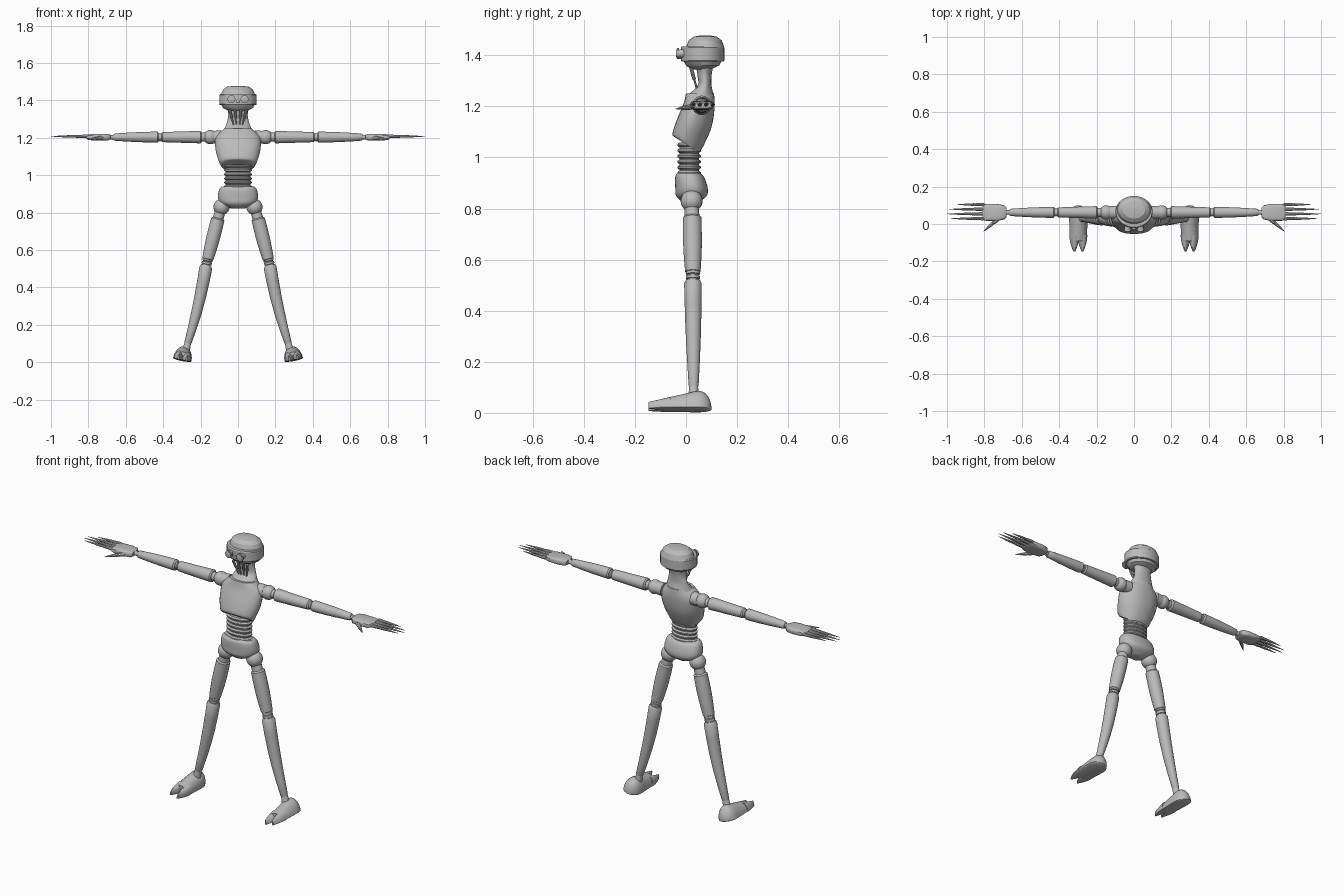
import bpy, bmesh
from math import sin, cos, pi, tau, radians, sqrt, copysign
from mathutils import Vector, Matrix

cube = bpy.data.objects.get("Cube")
if cube:
    bpy.data.objects.remove(cube, do_unlink=True)

color = (.5, .5, .5, 1)
grey = bpy.data.materials.new("plain grey")
grey.use_nodes = True
grey.diffuse_color = color
grey.node_tree.nodes["Principled BSDF"].inputs["Base Color"].default_value = color


def loft(name, rings, mirror=False, sharp=35):
    """Skin a stack of point rings with capped ends, optionally on both sides."""
    for side, prefix in ((1, "left_"), (-1, "right_")) if mirror else ((1, ""),):
        bm = bmesh.new()
        loops = [[bm.verts.new((p.x * side, p.y, p.z)) for p in points] for points in rings]
        for lower, upper in zip(loops, loops[1:]):
            for i in range(len(lower)):
                bm.faces.new((lower[i - 1], lower[i], upper[i], upper[i - 1]))
        bm.faces.new(loops[0])
        bm.faces.new(loops[-1])
        bmesh.ops.recalc_face_normals(bm, faces=bm.faces)
        mesh = bpy.data.meshes.new(prefix + name)
        bm.to_mesh(mesh)
        bm.free()
        mesh.materials.append(grey)
        for face in mesh.polygons:
            face.use_smooth = True
        mesh.set_sharp_from_angle(angle=radians(sharp))
        bpy.context.collection.objects.link(bpy.data.objects.new(mesh.name, mesh))


def ring(center, across, up, count=20, power=1):
    """Ellipse, or rounded box when power is under one."""
    def soft(value):
        return copysign(abs(value) ** power, value)
    angles = [tau * i / count for i in range(count)]
    return [center + across * soft(cos(a)) + up * soft(sin(a)) for a in angles]


def limb(name, start, end, r_start, r_end, bulge=0, bow=0, lip=.03, mirror=True, count=20):
    """Tapered round part with chamfered ends, optional swelling and inward bow."""
    axis = end - start
    across = axis.orthogonal().normalized()
    up = axis.cross(across).normalized()
    rings = []
    for t in (0, lip, .2, .4, .6, .8, 1 - lip, 1):
        r = r_start + (r_end - r_start) * t + bulge * sin(pi * t)
        if t in (0, 1):
            r *= .8
        center = start + axis * t - Vector((bow * sin(pi * t), 0, 0))
        rings.append(ring(center, across * r, up * r, count))
    loft(name, rings, mirror)


def ball(name, center, radius):
    rings = []
    for i in range(13):
        a = pi * (i + .1) / 12.2
        flat = radius * sin(a)
        rings.append(ring(center - Vector((0, 0, radius * cos(a))),
                          Vector((flat, 0, 0)), Vector((0, flat, 0))))
    loft(name, rings, True)


def curved(keys, steps=5):
    """Smooth in-between levels through a few key levels."""
    keys = [Vector(k) for k in keys]
    result = []
    for i in range(len(keys) - 1):
        a, b = keys[i], keys[i + 1]
        before, after = keys[max(i - 1, 0)], keys[min(i + 2, len(keys) - 1)]
        for s in range(steps):
            t = s / steps
            ease = t * t * (3 - 2 * t)
            pull = t * (1 - t) / 2
            result.append(a.lerp(b, ease) + (b - before) * pull * (1 - t) - (after - a) * pull * t)
    return result + keys[-1:]


def shell(name, levels, taper=0, drop=0, power=1, sharp=35):
    """Body shell from (half width, front y, back y, height) levels.
    Taper narrows the back; drop lowers the back towards the last level."""
    rings = []
    for i, (width, front, back, height) in enumerate(levels):
        points = ring(Vector((0, (front + back) / 2, height)), Vector((width, 0, 0)),
                      Vector((0, (back - front) / 2, 0)), 32, power)
        for p in points:
            t = (p.y - front) / (back - front)
            p.x *= 1 - taper * max(0, t - .4)
            p.z -= drop * t * i / len(levels)
        rings.append(points)
    loft(name, rings, sharp=sharp)


# Head: jaw, wide band and faceted dome
shell("jaw", [(.05, .02, .1, 1.345), (.08, 0, .13, 1.36), (.09, -.01, .14, 1.38)])
shell("head_band", [(.096, -.017, .147, 1.375), (.1, -.02, .15, 1.38),
                    (.1, -.02, .15, 1.43), (.096, -.017, .147, 1.435)], sharp=25)
shell("head_dome", [(.092, 0, .15, 1.43), (.08, .01, .14, 1.458), (.06, .03, .12, 1.473),
                    (.02, .06, .09, 1.478)], sharp=20)

# Eyes with raised rims, and a small sensor between them
eye = Vector((.035, -.04, 1.407))
inward = Vector((0, .04, 0))
limb("eye", eye, eye + inward, .016, .016)
limb("eye_rim", eye + inward / 9, eye + inward / 3, .021, .021)
sensor = Vector((0, -.03, 1.395))
limb("face_sensor", sensor, sensor + inward, .01, .01, mirror=False)

# Neck with tendons in front
shell("neck", curved([(.077, 0, .11, 1.24), (.06, .045, .1, 1.28), (.052, .045, .1, 1.32),
                      (.056, .04, .105, 1.35)]))
for spread in (.011, .03):
    top = Vector((spread * 1.5, .02, 1.35))
    base = Vector((spread * .7, .045, 1.26))
    limb("neck_tendon", top, base, .004, .004, count=8)
    limb("tendon_sleeve", top, top.lerp(base, .5), .007, .007, count=8)

# Chest shell with a lower rim that slants down to the back
shell("chest", curved([(.075, 0, .11, 1.25), (.12, -.01, .112, 1.21), (.122, -.035, .1, 1.15),
                       (.105, -.053, .07, 1.095), (.095, -.045, .052, 1.08)]),
      taper=.38, drop=.065, power=.82, sharp=40)

# Ribbed abdomen
ribs = []
for i in range(24):
    groove = .008 if i % 4 in (0, 3) else 0
    ribs.append((.074 - groove, groove - .034, .058 - groove,
                 .93 + .022 * (i // 4) + .006 * (i % 4)))
shell("abdomen", ribs)

# Pelvis shell
shell("pelvis", curved([(.086, -.03, .05, .94), (.1, -.042, .07, .925), (.108, -.042, .085, .88),
                        (.09, -.038, .08, .848), (.035, -.01, .045, .822)]), power=.85)

# Legs
hip = Vector((.088, .022, .83))
thigh_top = Vector((.106, .024, .772))
knee = Vector((.167, .027, .53))
ankle = Vector((.27, .03, .096))
ball("hip_ball", hip, .043)
limb("hip_peg", hip, thigh_top.lerp(knee, .1), .027, .03)
limb("thigh", thigh_top, thigh_top.lerp(knee, .93), .036, .03, bulge=.004)
for i in range(3):
    step = Vector((.004, 0, -.018))
    spot = knee + step * (i - 1)
    limb("knee_ring", spot - step * .4, spot + step * .4, .028, .028, lip=.15)
limb("knee_core", knee.lerp(thigh_top, .2), knee.lerp(ankle, .1), .023, .023)
limb("shin", knee.lerp(ankle, .025), ankle, .035, .019, bulge=.003, bow=.008)
limb("ankle_peg", ankle.lerp(knee, .05), ankle + Vector((.01, 0, -.04)), .016, .022)

# Feet: domed body and two pointed toes, rolled inward
roll = Matrix.Translation((.298, 0, .014)) @ Matrix.Rotation(radians(-11), 4, 'Y')


def foot_ring(x, y, width, height):
    points = ring(Vector((x, y, 0)), Vector((width, 0, 0)), Vector((0, 0, height)))
    for p in points:
        if p.z < 0:
            p.z *= .1
    return [roll @ p for p in points]


body = []
for i in range(13):
    t = (i / 12) ** 2 + .004
    swell = sqrt(1 - max(0, 1 - t * 3) ** 2)
    body.append(foot_ring(0, .1 - .19 * t, (.053 - .008 * t) * swell, (.087 - .045 * t) * swell))
loft("foot", body, True)
for name, x in (("outer_toe", .022), ("inner_toe", -.022)):
    toe = []
    for i in range(7):
        t = i / 6
        toe.append(foot_ring(x, -.06 - .087 * t, .026 - .022 * t * t, .045 - .02 * t))
    loft(name, toe, True)

# Arms, laid out along one straight axis
center = Vector((0, .062, 1.204))


def along(x):
    return center + Vector((x, 0, 0))


limb("shoulder_socket", along(.09), along(.13), .036, .034)
ball("shoulder_ball", along(.148), .038)
limb("shoulder_peg", along(.17), along(.21), .024, .024)
limb("upper_arm", along(.195), along(.41), .034, .027)
limb("elbow_core", along(.4), along(.44), .02, .02)
limb("elbow_ring", along(.413), along(.421), .023, .023)
limb("forearm", along(.424), along(.665), .03, .019, bulge=.002)
limb("wrist", along(.65), along(.7), .011, .014)

# Hands: boxy palm, jointed fingers and thumb
palm = []
for x, width, thick in ((.683, .026, .012), (.695, .038, .018), (.73, .045, .018),
                        (.79, .045, .016), (.81, .04, .01)):
    palm.append(ring(along(x), Vector((0, width, 0)), Vector((0, 0, thick)), power=.5))
loft("palm", palm, True)


def finger(name, base, tip, radius):
    joints = [base.lerp(tip, t) for t in (0, .35, .65, 1)]
    for part, (a, b) in enumerate(zip(joints, joints[1:])):
        shrink = 1 - part * .22
        limb(name, a, b, radius * shrink, radius * (shrink - .2) if part < 2 else .001,
             lip=.08, count=8)


reach = {"index_finger": .98, "middle_finger": 1, "ring_finger": .99, "little_finger": .945}
for i, (name, length) in enumerate(reach.items()):
    offset = Vector((0, .025 * i - .033, .004))
    finger(name, along(.8) + offset, along(length) + offset, .0095)
finger("thumb", Vector((.725, .03, 1.2)), Vector((.805, -.04, 1.19)), .013)
